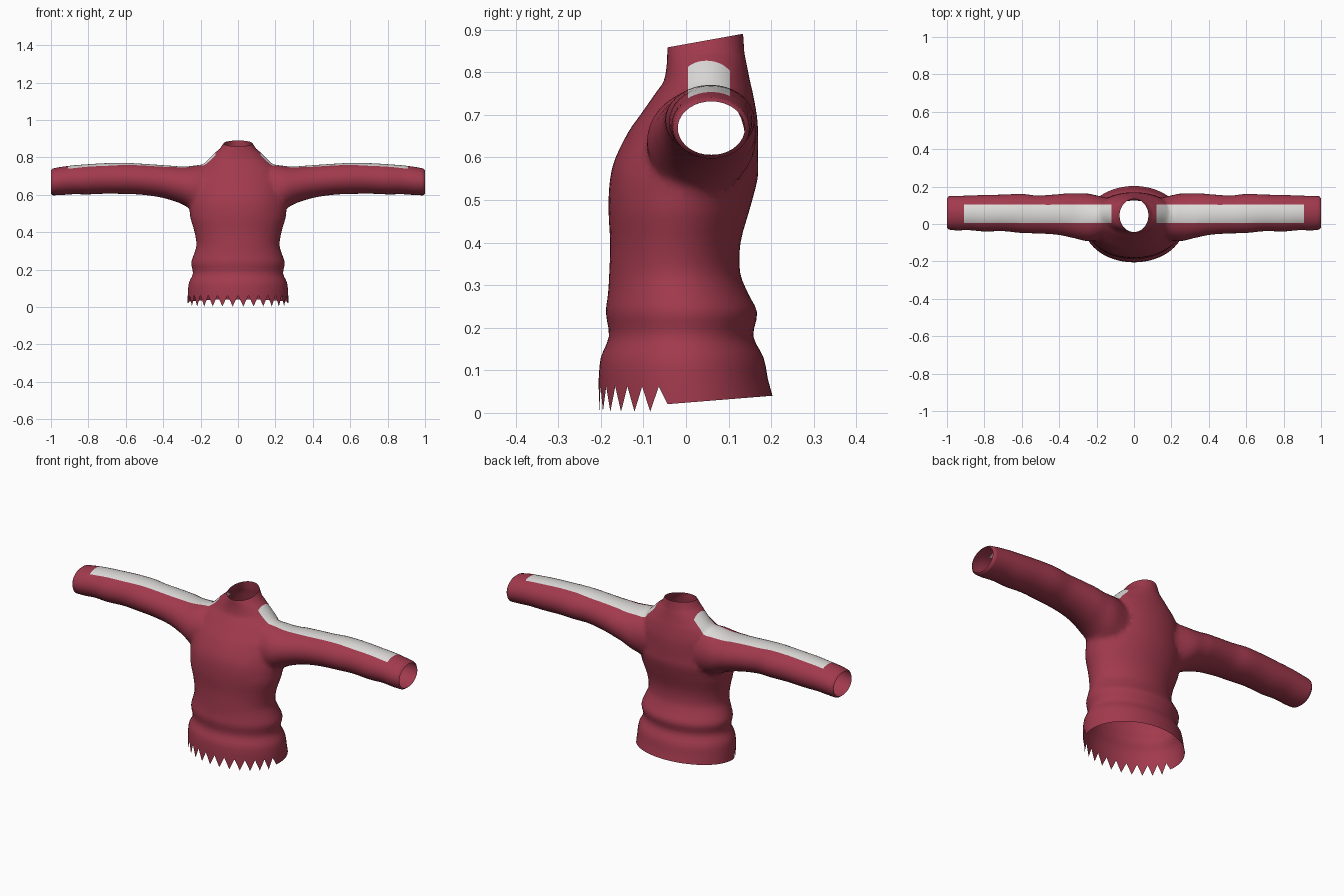
import bpy, bmesh, math
from mathutils import Vector

cube = bpy.data.objects.get("Cube")
if cube:
    bpy.data.objects.remove(cube, do_unlink=True)


def material(name, rgb):
    mat = bpy.data.materials.new(name)
    mat.use_nodes = True
    mat.diffuse_color = (*rgb, 1)
    bsdf = next(n for n in mat.node_tree.nodes if n.type == 'BSDF_PRINCIPLED')
    bsdf.inputs["Base Color"].default_value = (*rgb, 1)
    bsdf.inputs["Roughness"].default_value = 0.8
    return mat


RED = material("crimson knit", (0.36, 0.042, 0.075))
WHITE = material("off white stripe", (0.72, 0.71, 0.69))


def resample(rows, steps=3):
    """Smooth curve through the profile rows."""
    out = []
    for i in range(len(rows) - 1):
        p0, p1 = rows[max(i - 1, 0)], rows[i]
        p2, p3 = rows[i + 1], rows[min(i + 2, len(rows) - 1)]
        for s in range(steps):
            t = s / steps
            out.append([b + t * ((c - a) / 2 + t * (a - 2.5 * b + 2 * c - d / 2
                        + t * (1.5 * (b - c) + (d - a) / 2)))
                        for a, b, c, d in zip(p0, p1, p2, p3)])
    return out + [list(rows[-1])]


def loft(name, rings):
    """Closed tube; the end caps carry the second material slot."""
    bm = bmesh.new()
    loops = [[bm.verts.new(p) for p in ring] for ring in rings]
    n = len(loops[0])
    for a, b in zip(loops, loops[1:]):
        for i in range(n):
            j = (i + 1) % n
            bm.faces.new((a[i], a[j], b[j], b[i]))
    for loop in (loops[0], loops[-1]):
        centre = bm.verts.new(sum((v.co for v in loop), Vector()) / n)
        for i in range(n):
            bm.faces.new((loop[i], loop[(i + 1) % n], centre)).material_index = 1
    bmesh.ops.recalc_face_normals(bm, faces=bm.faces[:])
    mesh = bpy.data.meshes.new(name)
    bm.to_mesh(mesh)
    bm.free()
    mesh.materials.append(RED)
    mesh.materials.append(WHITE)
    obj = bpy.data.objects.new(name, mesh)
    bpy.context.collection.objects.link(obj)
    return obj


# Torso profile: height, half width, front y, back y
TORSO = [
    (0.08, 0.268, -0.205, 0.192), (0.13, 0.262, -0.2, 0.182),
    (0.18, 0.241, -0.181, 0.158), (0.235, 0.25, -0.188, 0.167),
    (0.28, 0.236, -0.183, 0.146), (0.33, 0.222, -0.18, 0.127),
    (0.4, 0.232, -0.178, 0.128), (0.48, 0.255, -0.182, 0.15),
    (0.55, 0.262, -0.178, 0.168), (0.6, 0.25, -0.165, 0.169),
    (0.66, 0.24, -0.135, 0.169), (0.7, 0.23, -0.107, 0.166),
    (0.75, 0.2, -0.072, 0.157), (0.78, 0.168, -0.052, 0.15),
    (0.82, 0.128, -0.045, 0.142), (0.845, 0.098, -0.044, 0.137)]
SIDES = 60


def torso_ring(z, half, front, back):
    mid, depth = (front + back) / 2, (back - front) / 2
    return [Vector((half * math.sin(a), mid - depth * math.cos(a), z))
            for a in (math.tau * i / SIDES for i in range(SIDES))]


# Ragged hem: points along the front, a gently sloping edge behind
hem = torso_ring(0, 0.27, -0.205, 0.203)
for i, p in enumerate(hem):
    step = min(i, SIDES - i)
    if step < 13:
        p.z = 0.003 if step % 2 else 0.062
    else:
        p.z = 0.024 + 0.08 * p.y

# Collar: the rim rises towards the back
collar = torso_ring(0, 0.077, -0.043, 0.134)
for p in collar:
    p.z = 0.866 + 0.18 * p.y

torso = loft("sweater", [hem] + [torso_ring(*r) for r in resample(TORSO)] + [collar])

# Sleeve profile: x, bottom z, top z, front y, back y
SLEEVE = [
    (0.12, 0.5, 0.745, -0.07, 0.135), (0.2, 0.505, 0.762, -0.09, 0.155),
    (0.25, 0.52, 0.755, -0.095, 0.166), (0.3, 0.549, 0.752, -0.083, 0.165),
    (0.36, 0.572, 0.755, -0.066, 0.163), (0.43, 0.589, 0.76, -0.055, 0.157),
    (0.52, 0.601, 0.766, -0.05, 0.152), (0.6, 0.604, 0.77, -0.048, 0.161),
    (0.7, 0.606, 0.769, -0.038, 0.157), (0.8, 0.602, 0.763, -0.04, 0.155),
    (0.88, 0.603, 0.757, -0.033, 0.152), (0.95, 0.598, 0.748, -0.034, 0.15),
    (0.99, 0.597, 0.74, -0.03, 0.149)]


def sleeve_ring(x, low, high, front, back, side, scale=1):
    ry, rz = scale * (back - front) / 2, scale * (high - low) / 2
    return [Vector((side * x, (front + back) / 2 + ry * math.cos(a),
                    (low + high) / 2 + rz * math.sin(a)))
            for a in (math.tau * i / 36 for i in range(36))]


# Join both sleeves to the torso as one skin
for side, name in ((1, "left_sleeve"), (-1, "right_sleeve")):
    rings = [sleeve_ring(*r, side) for r in resample(SLEEVE)]
    rings.append(sleeve_ring(1.0, *SLEEVE[-1][1:], side, 0.88))
    sleeve = loft(name, rings)
    mod = torso.modifiers.new(name, 'BOOLEAN')
    mod.operation = 'UNION'
    mod.solver = 'EXACT'
    mod.object = sleeve
    bpy.context.view_layer.objects.active = torso
    bpy.ops.object.modifier_apply(modifier=mod.name)
    bpy.data.objects.remove(sleeve, do_unlink=True)

bm = bmesh.new()
bm.from_mesh(torso.data)

# Open the hem, collar and cuffs
bmesh.ops.delete(bm, geom=[f for f in bm.faces if f.material_index == 1], context='FACES')
bmesh.ops.remove_doubles(bm, verts=bm.verts[:], dist=0.003)

# Soften the armhole seams
seam = [v for v in bm.verts if 0.17 < abs(v.co.x) < 0.33 and 0.48 < v.co.z < 0.79]
for _ in range(5):
    bmesh.ops.smooth_vert(bm, verts=seam, factor=0.5,
                          use_axis_x=True, use_axis_y=True, use_axis_z=True)

# Cut the shoulder stripe borders into the skin, then colour the strip
X0, X1, Y0, Y1 = 0.12, 0.91, 0.005, 0.103
cuts = [((x, 0, 0), (1, 0, 0)) for x in (X0, X1, -X0, -X1)]
cuts += [((0, y, 0), (0, 1, 0)) for y in (Y0, Y1)]
for point, normal in cuts:
    top = [f for f in bm.faces if f.normal.z > 0.1 and f.calc_center_median().z > 0.68]
    edges = {e for f in top for e in f.edges}
    verts = {v for f in top for v in f.verts}
    bmesh.ops.bisect_plane(bm, geom=top + list(edges) + list(verts), dist=0.0005,
                           plane_co=point, plane_no=normal)
    bm.normal_update()
for f in bm.faces:
    c = f.calc_center_median()
    on_top = f.normal.z > 0.15 and c.z > 0.68
    f.material_index = int(on_top and X0 < abs(c.x) < X1 and Y0 < c.y < Y1)
    f.smooth = True
bm.to_mesh(torso.data)
bm.free()
